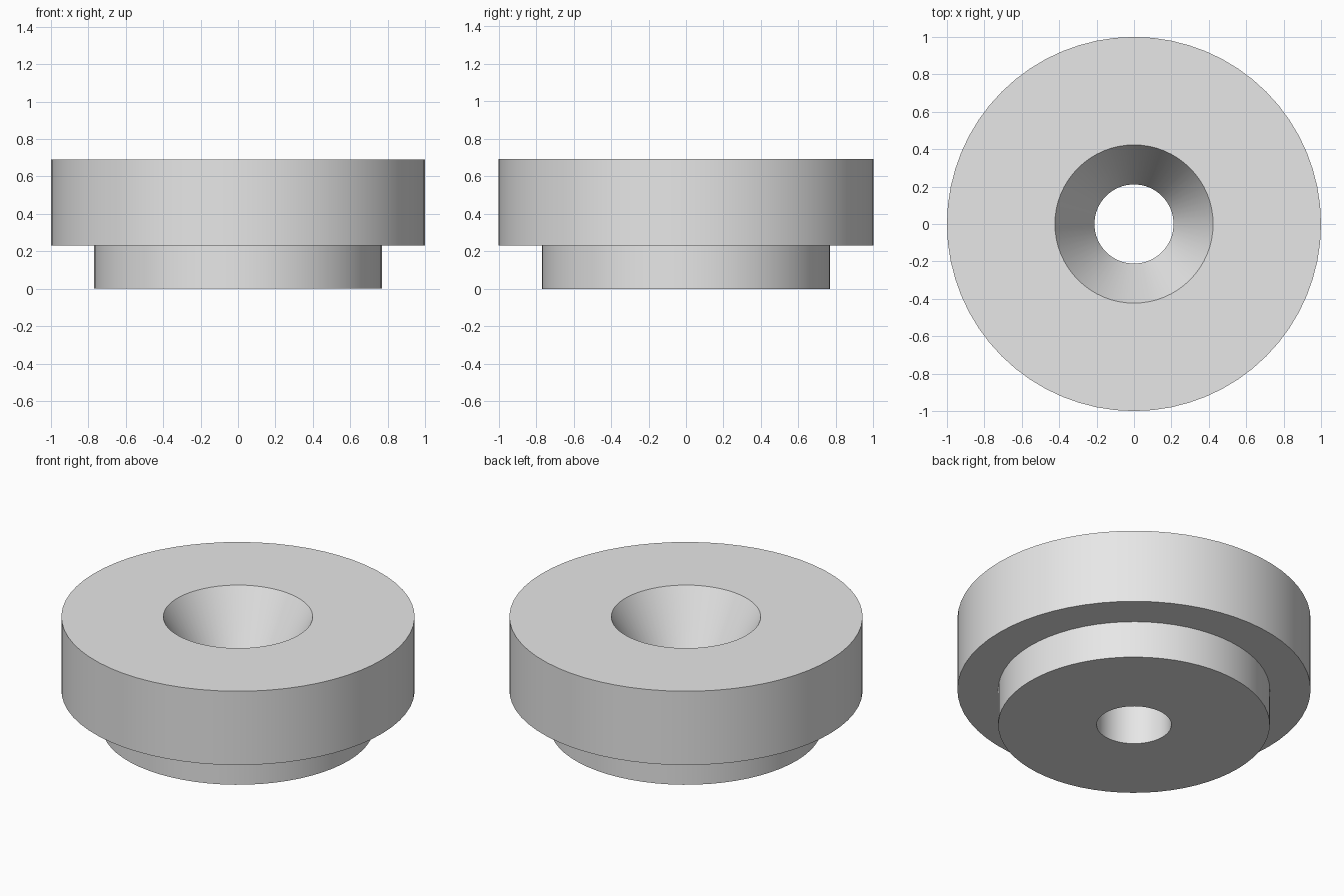
import bpy
import bmesh
from math import radians, tau

SEGMENTS = 64

cube = bpy.data.objects.get("Cube")
if cube:
    bpy.data.objects.remove(cube, do_unlink=True)

# Single plain grey finish
grey = bpy.data.materials.new("light_grey")
grey.use_nodes = True
colour = (0.8, 0.8, 0.8, 1.0)
grey.diffuse_color = colour
grey.node_tree.nodes["Principled BSDF"].inputs["Base Color"].default_value = colour


def lathe(name, profile):
    """Spin a closed (radius, height) profile around the z axis."""
    bm = bmesh.new()
    verts = [bm.verts.new((r, 0, z)) for r, z in profile]
    edges = [bm.edges.new((v, verts[(i + 1) % len(verts)])) for i, v in enumerate(verts)]
    bmesh.ops.spin(bm, geom=verts + edges, cent=(0, 0, 0), axis=(0, 0, 1),
                   angle=tau, steps=SEGMENTS, use_merge=True)
    bmesh.ops.remove_doubles(bm, verts=bm.verts, dist=0.0001)
    bmesh.ops.recalc_face_normals(bm, faces=bm.faces)
    mesh = bpy.data.meshes.new(name)
    bm.to_mesh(mesh)
    bm.free()
    mesh.materials.append(grey)
    obj = bpy.data.objects.new(name, mesh)
    bpy.context.collection.objects.link(obj)
    return obj


# Stepped bushing: narrow boss, wide flange, countersunk through hole
HEIGHT, STEP = 0.692, 0.231
FLANGE_R, BOSS_R = 1.0, 0.769
SINK_R, HOLE_R, SINK_DEPTH = 0.423, 0.2115, 0.385

bushing = lathe("countersunk_bushing", [
    (HOLE_R, 0), (BOSS_R, 0), (BOSS_R, STEP), (FLANGE_R, STEP),
    (FLANGE_R, HEIGHT), (SINK_R, HEIGHT), (HOLE_R, HEIGHT - SINK_DEPTH),
])

bpy.ops.object.select_all(action="DESELECT")
bushing.select_set(True)
bpy.context.view_layer.objects.active = bushing
bpy.ops.object.shade_smooth_by_angle(angle=radians(25))
